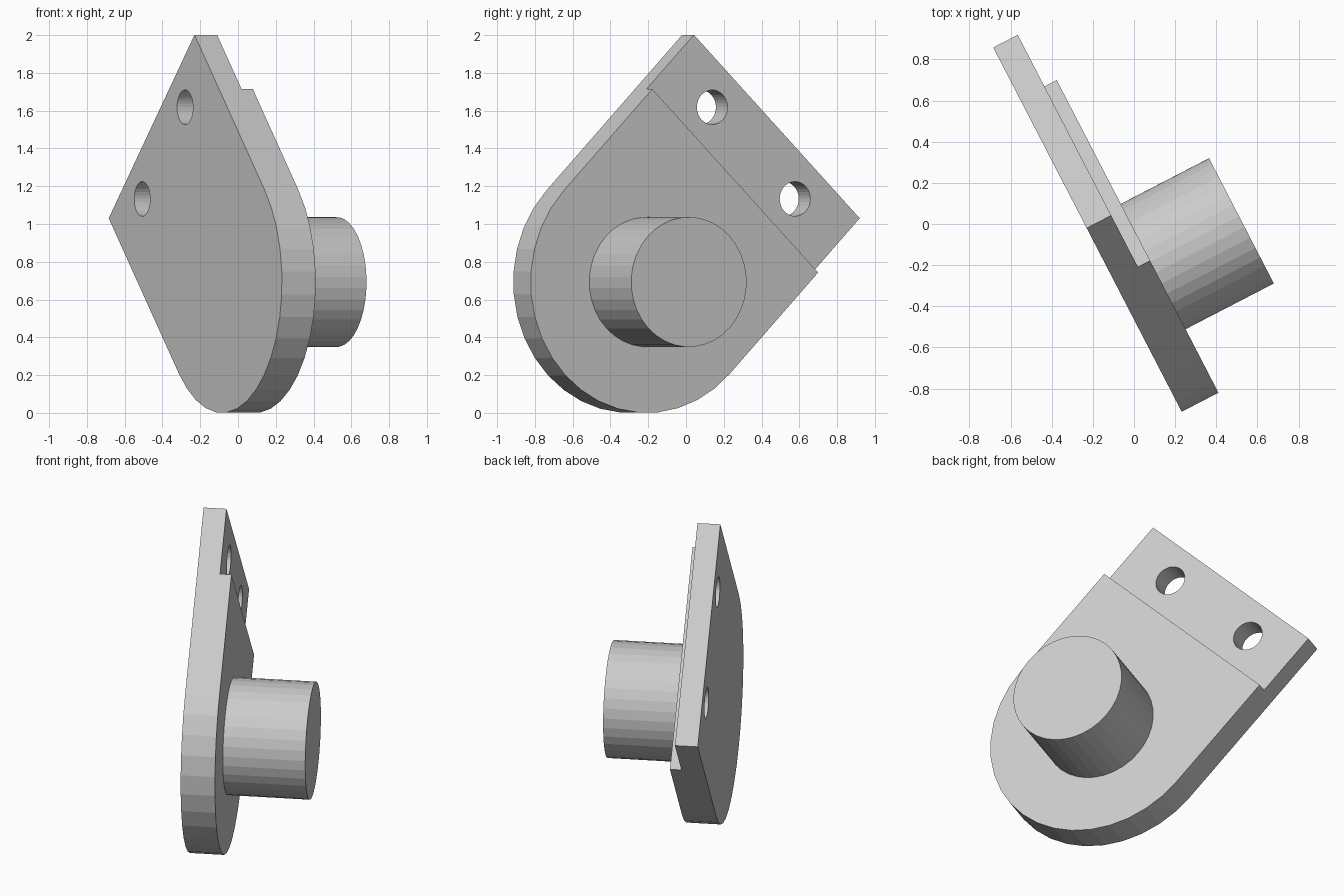
import bpy
import bmesh
import math
from mathutils import Matrix, Vector

default = bpy.data.objects.get("Cube")
if default:
    bpy.data.objects.remove(default, do_unlink=True)

# One light grey material
grey = bpy.data.materials.new("light_grey")
grey.use_nodes = True
colour = (0.6, 0.6, 0.6, 1)
grey.diffuse_color = colour
grey.node_tree.nodes["Principled BSDF"].inputs["Base Color"].default_value = colour

# Bracket frame: x across the plate, y toward the hole end, z along the boss
normal = Vector((0.888, 0.4595, 0)).normalized()
side = Vector((0, 0, 1)).cross(normal)
up = Vector((0, 0, 1))
turn = math.radians(44.5)
across = side * math.cos(turn) - up * math.sin(turn)
along = side * math.sin(turn) + up * math.cos(turn)
FRAME = Matrix((across, along, normal)).transposed().to_4x4()
FRAME.translation = side * -0.2265 + up * 0.693

RADIUS = 0.693
LENGTH = 1.154
STEP = 0.751
BACK, LEDGE, FACE, TIP = -0.2136, -0.0794, -0.0123, 0.471


def prism(name, outline, low, high):
    """Extrude a flat outline along the boss direction."""
    bm = bmesh.new()
    base = bm.faces.new([bm.verts.new((x, y, low)) for x, y in outline])
    grown = bmesh.ops.extrude_face_region(bm, geom=[base])["geom"]
    top = [v for v in grown if isinstance(v, bmesh.types.BMVert)]
    bmesh.ops.translate(bm, verts=top, vec=(0, 0, high - low))
    bmesh.ops.recalc_face_normals(bm, faces=bm.faces)
    mesh = bpy.data.meshes.new(name)
    bm.to_mesh(mesh)
    bm.free()
    mesh.materials.append(grey)
    obj = bpy.data.objects.new(name, mesh)
    bpy.context.collection.objects.link(obj)
    obj.matrix_world = FRAME
    return obj


def arc(x, y, radius, start, end, steps):
    angles = [start + (end - start) * i / steps for i in range(steps + 1)]
    return [(x + radius * math.cos(a), y + radius * math.sin(a)) for a in angles]


def circle(x, y, radius, sides):
    return arc(x, y, radius, 0, 2 * math.pi, sides)[:-1]


# Plate: half-round end running into a square end
outline = arc(0, 0, RADIUS, math.pi, 2 * math.pi, 18)
outline += [(RADIUS, LENGTH), (-RADIUS, LENGTH)]
plate = prism("mounting_plate", outline, BACK, FACE)

# Cutters: stepped ledge and two bolt holes
ledge = [(-1, STEP), (1, STEP), (1, 2), (-1, 2)]
cutters = [prism("ledge_cutter", ledge, LEDGE, 1)]
for name, x in (("upper_hole_cutter", -0.346), ("lower_hole_cutter", 0.346)):
    cutters.append(prism(name, circle(x, 0.957, 0.0915, 32), -1, 1))

for cutter in cutters:
    cutter.hide_render = True
    cut = plate.modifiers.new(cutter.name, "BOOLEAN")
    cut.operation = "DIFFERENCE"
    cut.solver = "EXACT"
    cut.object = cutter

# Bake the cuts and drop the cutters
bpy.context.view_layer.update()
evaluated = plate.evaluated_get(bpy.context.evaluated_depsgraph_get())
baked = bpy.data.meshes.new_from_object(evaluated)
plate.modifiers.clear()
plate.data = baked
for cutter in cutters:
    bpy.data.objects.remove(cutter, do_unlink=True)

# Round boss, set slightly into the plate
prism("round_boss", circle(0, 0, 0.344, 36), FACE - 0.03, TIP)
